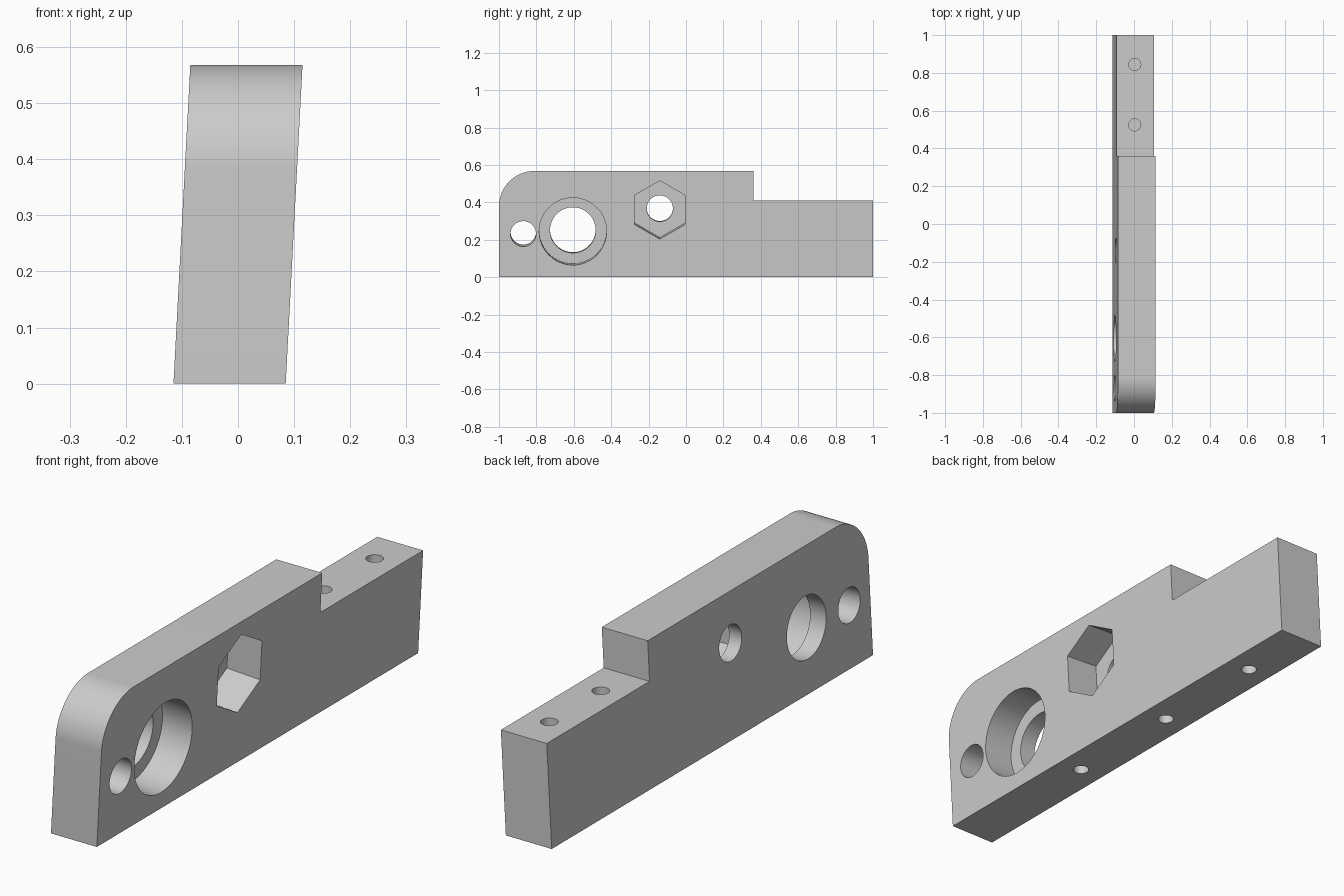
import bpy
import math
from mathutils import Matrix, Vector

cube = bpy.data.objects.get("Cube")
if cube:
    bpy.data.objects.remove(cube, do_unlink=True)

HEIGHT, HALF_W = 0.568, 0.1
LEAN = 0.03 / HEIGHT                     # sideways shift per unit of height
NORMAL = Vector((1, 0, -LEAN)).normalized()

grey = bpy.data.materials.new("plain grey")
grey.use_nodes = True
GREY = (0.6, 0.6, 0.6, 1)
grey.diffuse_color = GREY
grey.node_tree.nodes["Principled BSDF"].inputs["Base Color"].default_value = GREY


def lean_x(z):
    return (z - HEIGHT / 2) * LEAN


# Leaning plate: side profile with a rounded front corner and a rear step
R = 0.19
arc = [(-1 + R - R * math.cos(a), HEIGHT - R + R * math.sin(a))
       for a in (math.radians(90 * i / 24) for i in range(25))]
profile = [(-1, 0)] + arc + [(0.36, HEIGHT), (0.36, 0.41), (1, 0.41), (1, 0)]
n = len(profile)
verts = [(lean_x(z) + s * HALF_W, y, z) for s in (-1, 1) for y, z in profile]
faces = [list(range(n)), list(range(2 * n - 1, n - 1, -1))]
faces += [[(i + 1) % n, i, i + n, (i + 1) % n + n] for i in range(n)]
mesh = bpy.data.meshes.new("mounting_plate")
mesh.from_pydata(verts, [], faces)
mesh.update()
plate = bpy.data.objects.new("mounting_plate", mesh)
bpy.context.collection.objects.link(plate)
mesh.materials.append(grey)


def cut(name, center, axis, radius, depth, sides=64):
    """Bore a prism of the given depth into the plate, starting at its surface."""
    axis = Vector(axis).normalized()
    length = depth + 0.1
    bpy.ops.mesh.primitive_cylinder_add(vertices=sides, radius=radius, depth=length)
    cutter = bpy.context.object
    cutter.name = name
    cutter.data.materials.append(grey)
    # Local x is the outward axis, with a corner of the prism pointing up
    side = Vector((0, 1, 0))
    up = axis.cross(side)
    basis = Matrix((side, up, axis)).transposed().to_4x4()
    mid = Vector(center) + axis * (0.1 - depth) / 2
    cutter.data.transform(Matrix.Translation(mid) @ basis)
    bpy.context.view_layer.objects.active = plate
    mod = plate.modifiers.new(name, 'BOOLEAN')
    mod.operation = 'DIFFERENCE'
    mod.solver = 'EXACT'
    mod.object = cutter
    bpy.ops.object.modifier_apply(modifier=name)
    bpy.data.objects.remove(cutter, do_unlink=True)


def side_cut(name, y, z, radius, depth, sides=64):
    cut(name, (lean_x(z) + HALF_W, y, z), NORMAL, radius, depth, sides)


# Side bores, square to the leaning face
side_cut("small_hole", -0.87, 0.232, 0.068, 0.3)
side_cut("counterbore", -0.605, 0.245, 0.18, 0.13)
side_cut("bearing_hole", -0.605, 0.245, 0.122, 0.3)
side_cut("hex_pocket", -0.14, 0.36, 0.156, 0.145, 6)
side_cut("bolt_hole", -0.14, 0.36, 0.07, 0.3)

# Blind vertical holes in the rear ledge and the underside
for y in (0.845, 0.525):
    cut("ledge_hole", (0.004, y, 0.41), (0, 0, 1), 0.032, 0.2, 32)
for y in (-0.34, 0.175, 0.68):
    cut("underside_hole", (lean_x(0), y, 0), (0, 0, -1), 0.03, 0.15, 32)

bpy.ops.object.select_all(action='DESELECT')
plate.select_set(True)
bpy.context.view_layer.objects.active = plate
bpy.ops.object.shade_smooth_by_angle(angle=math.radians(25))
